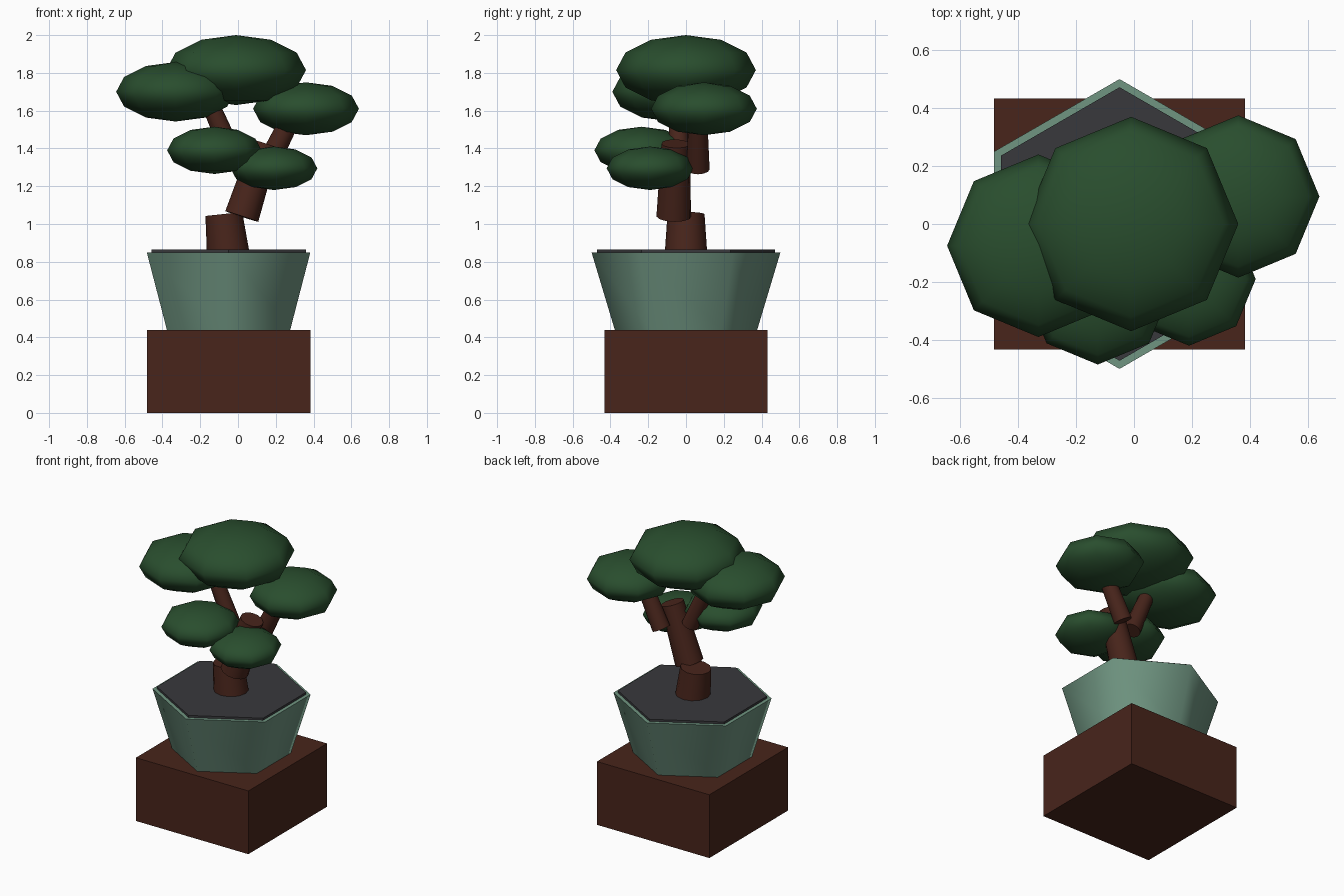
import bpy, math
from mathutils import Vector

if "Cube" in bpy.data.objects:
    bpy.data.objects.remove(bpy.data.objects["Cube"])


def material(name, rgb):
    m = bpy.data.materials.new(name)
    m.diffuse_color = (*rgb, 1)
    m.use_nodes = True
    m.node_tree.nodes["Principled BSDF"].inputs["Base Color"].default_value = m.diffuse_color
    return m


WOOD = material("dark_wood", (0.065, 0.018, 0.011))
GLAZE = material("green_glaze", (0.16, 0.30, 0.22))
SOIL = material("soil", (0.04, 0.04, 0.045))
LEAF = material("leaves", (0.022, 0.075, 0.027))


def finish(name, mat, angle=None):
    ob = bpy.context.object
    ob.name = name
    ob.data.materials.append(mat)
    if angle:
        bpy.ops.object.shade_smooth_by_angle(angle=math.radians(angle))
    return ob


def tapered(name, start, end, r1, r2, sides, mat, angle, spin=0):
    """Tapered prism running from start to end."""
    a, b = Vector(start), Vector(end)
    bpy.ops.mesh.primitive_cone_add(vertices=sides, radius1=r1, radius2=r2,
                                    depth=(b - a).length, location=(a + b) / 2)
    ob = bpy.context.object
    ob.rotation_euler = (b - a).to_track_quat('Z', 'Y').to_euler() if not spin is None and (b - a).xy.length > 1e-4 else (0, 0, 0)
    return finish(name, mat, angle)


# square wooden plinth
bpy.ops.mesh.primitive_cube_add(size=1, location=(-0.05, 0, 0.22))
bpy.context.object.scale = (0.865, 0.865, 0.44)
finish("plinth", WOOD)

# hexagonal flared pot and soil (corners point front and back)
tapered("pot", (-0.05, 0, 0.44), (-0.05, 0, 0.85), 0.377, 0.5, 6, GLAZE, 65)
tapered("soil", (-0.05, 0, 0.83), (-0.05, 0, 0.865), 0.472, 0.472, 6, SOIL, None)

# trunk pieces and branches: start, end, radii
limbs = [
    ("lower_trunk", (-0.053, 0, 0.85), (-0.075, 0, 1.053), 0.112, 0.098),
    ("upper_trunk", (0.02, -0.065, 1.04), (0.145, -0.055, 1.425), 0.092, 0.075),
    ("left_branch", (-0.01, -0.035, 1.32), (-0.175, -0.045, 1.70), 0.057, 0.045),
    ("right_branch", (0.145, 0.065, 1.29), (0.31, 0.06, 1.62), 0.06, 0.05),
]
for name, a, b, r1, r2 in limbs:
    tapered(name, a, b, r1, r2, 12, WOOD, 40)

# flattened foliage pads: centre, radius
pads = [
    ("top_foliage", (-0.01, 0, 1.815), 0.37),
    ("left_foliage", (-0.33, -0.075, 1.70), 0.315),
    ("right_foliage", (0.36, 0.095, 1.61), 0.28),
    ("lower_left_foliage", (-0.125, -0.235, 1.39), 0.25),
    ("lower_right_foliage", (0.19, -0.19, 1.295), 0.23),
]
for name, centre, r in pads:
    bpy.ops.mesh.primitive_uv_sphere_add(segments=8, ring_count=6, radius=r, location=centre)
    bpy.context.object.scale.z = 0.5
    finish(name, LEAF, 60)
